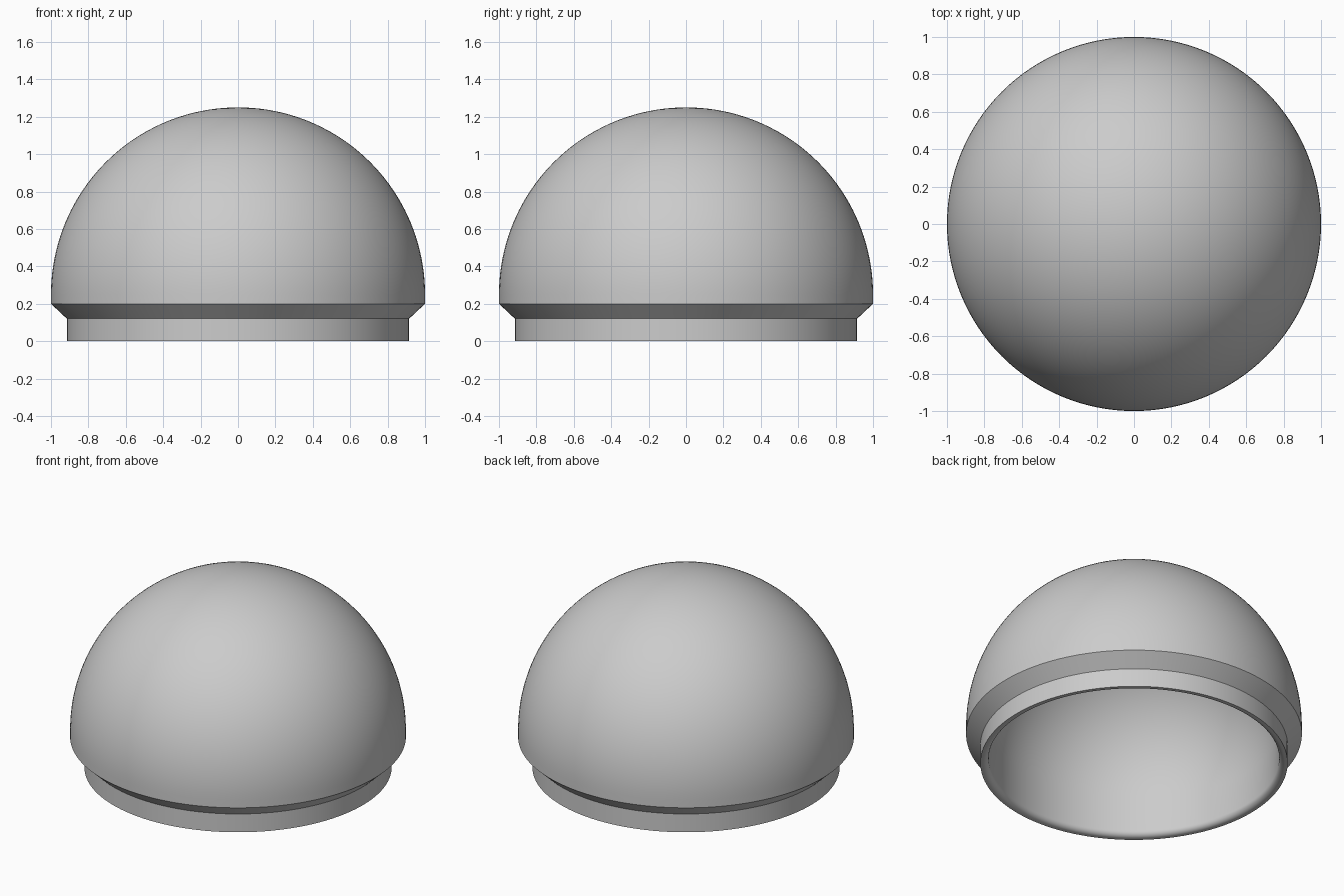
import bpy, bmesh
from math import sin, cos, pi, radians

if "Cube" in bpy.data.objects:
    bpy.data.objects.remove(bpy.data.objects["Cube"])

SEGMENTS = 128


def arc(cx, cz, r, start, end, steps):
    return [(cx + r * cos(start + (end - start) * i / steps),
             cz + r * sin(start + (end - start) * i / steps)) for i in range(steps + 1)]


def lathe(name, profile):
    bm = bmesh.new()
    verts = [bm.verts.new((x, 0, z)) for x, z in profile]
    edges = [bm.edges.new(pair) for pair in zip(verts, verts[1:])]
    bmesh.ops.spin(bm, geom=verts + edges, cent=(0, 0, 0), axis=(0, 0, 1),
                   angle=2 * pi, steps=SEGMENTS, use_merge=True)
    bmesh.ops.remove_doubles(bm, verts=bm.verts, dist=1e-5)
    bmesh.ops.recalc_face_normals(bm, faces=bm.faces)
    mesh = bpy.data.meshes.new(name)
    bm.to_mesh(mesh)
    bm.free()
    obj = bpy.data.objects.new(name, mesh)
    bpy.context.collection.objects.link(obj)
    bpy.context.view_layer.objects.active = obj
    obj.select_set(True)
    bpy.ops.object.shade_smooth_by_angle(angle=radians(30))
    return obj


# Outer skin: dome, short straight side, chamfer, recessed collar
outer = arc(0, 0.25, 1.0, pi / 2, 0, 40) + [(1.0, 0.2), (0.915, 0.12), (0.915, 0)]
# Inner skin: rounded lip, straight wall, hollow dome
lip = arc(0.90, 0.035, 0.035, -pi / 2, -pi, 8)
inner = arc(0, 0.25, 0.865, 0, pi / 2, 40)
lathe("hollow_dome", outer + lip + inner)
